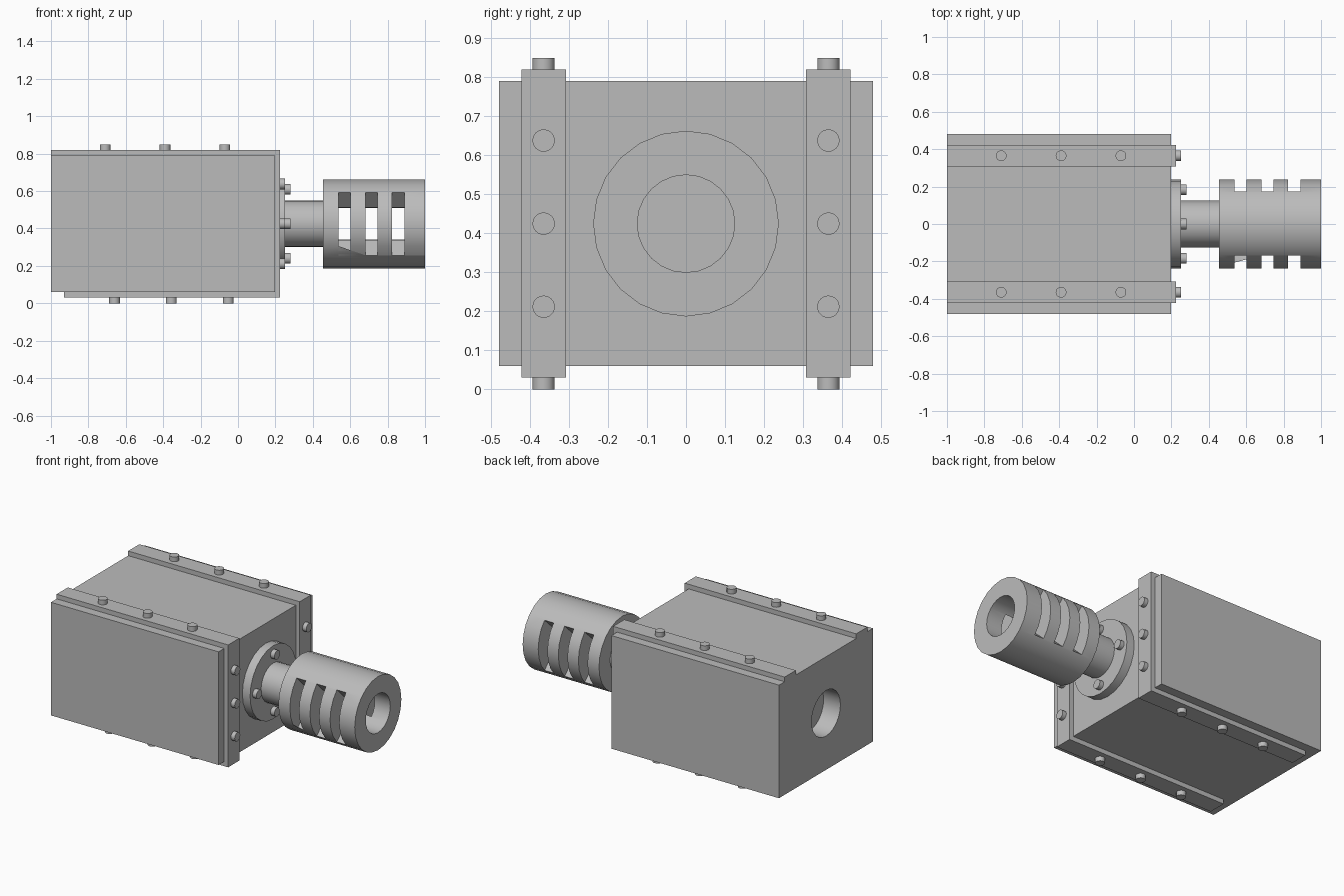
import bpy
import bmesh
import math
from mathutils import Matrix, Vector

cube = bpy.data.objects.get("Cube")
if cube:
    bpy.data.objects.remove(cube, do_unlink=True)

grey = bpy.data.materials.new("machined grey")
grey.use_nodes = True
grey.diffuse_color = (0.5, 0.5, 0.5, 1)
grey.node_tree.nodes["Principled BSDF"].inputs["Base Color"].default_value = (0.5, 0.5, 0.5, 1)

AXIS_Z = 0.425      # height of the barrel axis
BORE = 0.125
SIDES = 24


def finish(name, bm):
    bmesh.ops.recalc_face_normals(bm, faces=bm.faces)
    mesh = bpy.data.meshes.new(name)
    bm.to_mesh(mesh)
    bm.free()
    mesh.materials.append(grey)
    obj = bpy.data.objects.new(name, mesh)
    bpy.context.collection.objects.link(obj)
    return obj


def activate(obj):
    bpy.ops.object.select_all(action='DESELECT')
    obj.select_set(True)
    bpy.context.view_layer.objects.active = obj


def smooth(obj):
    activate(obj)
    bpy.ops.object.shade_smooth_by_angle(angle=math.radians(30))


def box(name, low, high):
    low, high = Vector(low), Vector(high)
    bm = bmesh.new()
    place = Matrix.Translation((low + high) / 2) @ Matrix.Diagonal((*(high - low), 1))
    bmesh.ops.create_cube(bm, size=1, matrix=place)
    return finish(name, bm)


def cylinder(name, start, end, radius, sides=SIDES):
    start, end = Vector(start), Vector(end)
    axis = end - start
    turn = axis.to_track_quat('Z', 'Y').to_matrix().to_4x4()
    bm = bmesh.new()
    bmesh.ops.create_cone(bm, cap_ends=True, segments=sides, radius1=radius, radius2=radius,
                          depth=axis.length, matrix=Matrix.Translation((start + end) / 2) @ turn)
    obj = finish(name, bm)
    smooth(obj)
    return obj


def along_x(name, x0, x1, radius):
    return cylinder(name, (x0, 0, AXIS_Z), (x1, 0, AXIS_Z), radius)


def wedge(name, x0, x1, side, half_angle):
    """Triangular prism from the axis outwards, for a slot with radial ends."""
    reach = 0.4
    rise = reach * math.tan(math.radians(half_angle))
    bm = bmesh.new()
    corners = ((0, 0), (side * reach, rise), (side * reach, -rise))
    face = bm.faces.new([bm.verts.new((x0, y, AXIS_Z + z)) for y, z in corners])
    moved = bmesh.ops.extrude_face_region(bm, geom=[face])["geom"]
    bmesh.ops.translate(bm, vec=(x1 - x0, 0, 0),
                        verts=[v for v in moved if isinstance(v, bmesh.types.BMVert)])
    return finish(name, bm)


def cut(obj, cutters):
    for cutter in cutters:
        mod = obj.modifiers.new("cut", 'BOOLEAN')
        mod.operation = 'DIFFERENCE'
        mod.solver = 'EXACT'
        mod.object = cutter
        activate(obj)
        bpy.ops.object.modifier_apply(modifier=mod.name)
        bpy.data.objects.remove(cutter, do_unlink=True)
    smooth(obj)


# Housing with a shallow round socket in its rear end
housing = box("housing", (-1, -0.48, 0.06), (0.197, 0.48, 0.79))
cut(housing, [along_x("socket_cutter", -1.1, -0.88, 0.147)])

# Straps wrapped over the top, outlet end and bottom, with bolts
BOLT = 0.0285
for label, side in (("left", 1), ("right", -1)):
    y0, y1 = sorted((side * 0.308, side * 0.422))
    mid = side * 0.365
    box(label + "_top_strap", (-1, y0, 0.78), (0.21, y1, 0.82))
    box(label + "_end_strap", (0.19, y0, 0.03), (0.225, y1, 0.82))
    box(label + "_bottom_strap", (-0.93, y0, 0.03), (0.21, y1, 0.07))
    for i in range(3):
        top_x, low_x, end_z = -0.71 + 0.32 * i, -0.66 + 0.304 * i, 0.212 + 0.213 * i
        cylinder(label + "_top_bolt", (top_x, mid, 0.81), (top_x, mid, 0.85), BOLT)
        cylinder(label + "_bottom_bolt", (low_x, mid, 0.04), (low_x, mid, 0), BOLT)
        cylinder(label + "_end_bolt", (0.215, mid, end_z), (0.252, mid, end_z), BOLT)

# Flange with four bolts, and the barrel
along_x("flange", 0.19, 0.252, 0.237)
for i in range(4):
    a = math.radians(90 * i)
    y, z = 0.184 * math.cos(a), AXIS_Z + 0.184 * math.sin(a)
    cylinder("flange_bolt", (0.245, y, z), (0.28, y, z), BOLT)
along_x("barrel", 0.24, 0.456, BORE)

# Slotted end sleeve
sleeve = along_x("slotted_sleeve", 0.455, 1, 0.238)
cutters = [along_x("bore_cutter", 0.458, 1.1, BORE)]
for i in range(3):
    x = 0.537 + 0.1435 * i
    cutters.append(wedge("front_slot_cutter", x, x + 0.065, -1, 45))
    cutters.append(wedge("back_slot_cutter", x, x + 0.065, 1, 43))
cut(sleeve, cutters)
